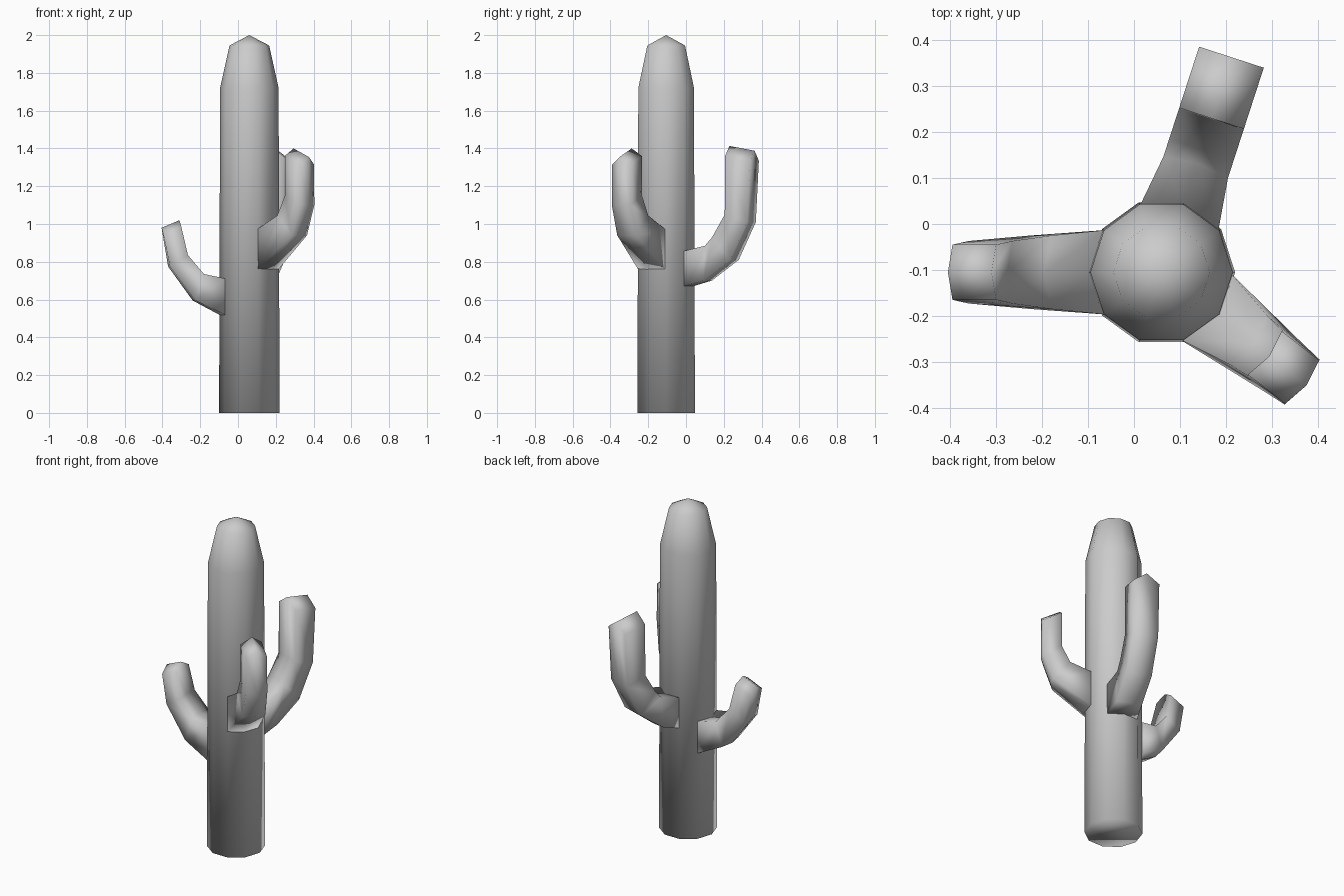
import bpy, bmesh
from math import sin, cos, radians, tau

if "Cube" in bpy.data.objects:
    bpy.data.objects.remove(bpy.data.objects["Cube"])

CX, CY = 0.06, -0.105   # trunk axis


def bridge(bm, a, b):
    n = len(a)
    for i in range(n):
        j = (i + 1) % n
        bm.faces.new((a[i], a[j], b[j], b[i]))


def finish(bm, name):
    bmesh.ops.recalc_face_normals(bm, faces=bm.faces[:])
    for f in bm.faces:
        f.smooth = True
    mesh = bpy.data.meshes.new(name)
    bm.to_mesh(mesh)
    bm.free()
    obj = bpy.data.objects.new(name, mesh)
    bpy.context.collection.objects.link(obj)
    return obj


# Trunk: ten-sided column, tapered shoulder and pointed crown
def trunk(profile, top, sides=10):
    bm = bmesh.new()
    rings = [[bm.verts.new((CX + r * cos(tau * i / sides), CY + r * sin(tau * i / sides), z))
              for i in range(sides)] for r, z in profile]
    for a, b in zip(rings, rings[1:]):
        bridge(bm, a, b)
    bm.faces.new(rings[0])
    apex = bm.verts.new((CX, CY, top))
    for i in range(sides):
        bm.faces.new((rings[-1][i], rings[-1][(i + 1) % sides], apex))
    finish(bm, "trunk")


# Arm: six-sided sections swept outward then up, with an arched tip.
# Each section: outer distance, outer z, inner distance, inner z,
# half width, outward bump and upward lift of the middle points
def arm(name, angle, sections):
    bm = bmesh.new()
    c, s = cos(radians(angle)), sin(radians(angle))

    def vert(d, w, z):
        return bm.verts.new((CX + d * c - w * s, CY + d * s + w * c, z))

    rings = []
    for do, zo, di, zi, w, bump, lift in sections:
        rings.append([vert(do, w, zo), vert(do + bump, 0, zo + lift), vert(do, -w, zo),
                      vert(di, -w, zi), vert(di + bump, 0, zi + lift), vert(di, w, zi)])
    for a, b in zip(rings, rings[1:]):
        bridge(bm, a, b)
    for r in (rings[0], rings[-1]):
        bm.faces.new((r[0], r[1], r[4], r[5]))
        bm.faces.new((r[1], r[2], r[3], r[4]))
    finish(bm, name)


trunk([(0.16, 0), (0.155, 1.72), (0.105, 1.945)], 2.0)

arm("left_arm", 180, [
    (0.12, 0.515, 0.12, 0.71, 0.092, 0.031, 0),
    (0.285, 0.595, 0.24, 0.735, 0.08, 0.015, 0),
    (0.42, 0.775, 0.325, 0.835, 0.068, 0.01, 0),
    (0.455, 0.945, 0.36, 0.985, 0.06, 0.01, 0.035)])

arm("back_arm", 72, [
    (0.12, 0.67, 0.12, 0.855, 0.09, 0.031, 0),
    (0.23, 0.70, 0.24, 0.885, 0.074, 0.01, 0),
    (0.38, 0.81, 0.28, 0.93, 0.074, 0, 0),
    (0.475, 1.01, 0.35, 1.05, 0.074, 0, 0),
    (0.492, 1.335, 0.352, 1.36, 0.074, 0, 0.053)])

arm("front_right_arm", -38, [
    (0.12, 0.755, 0.12, 0.97, 0.091, 0.031, 0),
    (0.335, 0.94, 0.24, 1.045, 0.067, 0.012, 0),
    (0.388, 1.10, 0.287, 1.15, 0.062, 0.012, 0),
    (0.388, 1.315, 0.285, 1.36, 0.06, 0.012, 0.04)])
